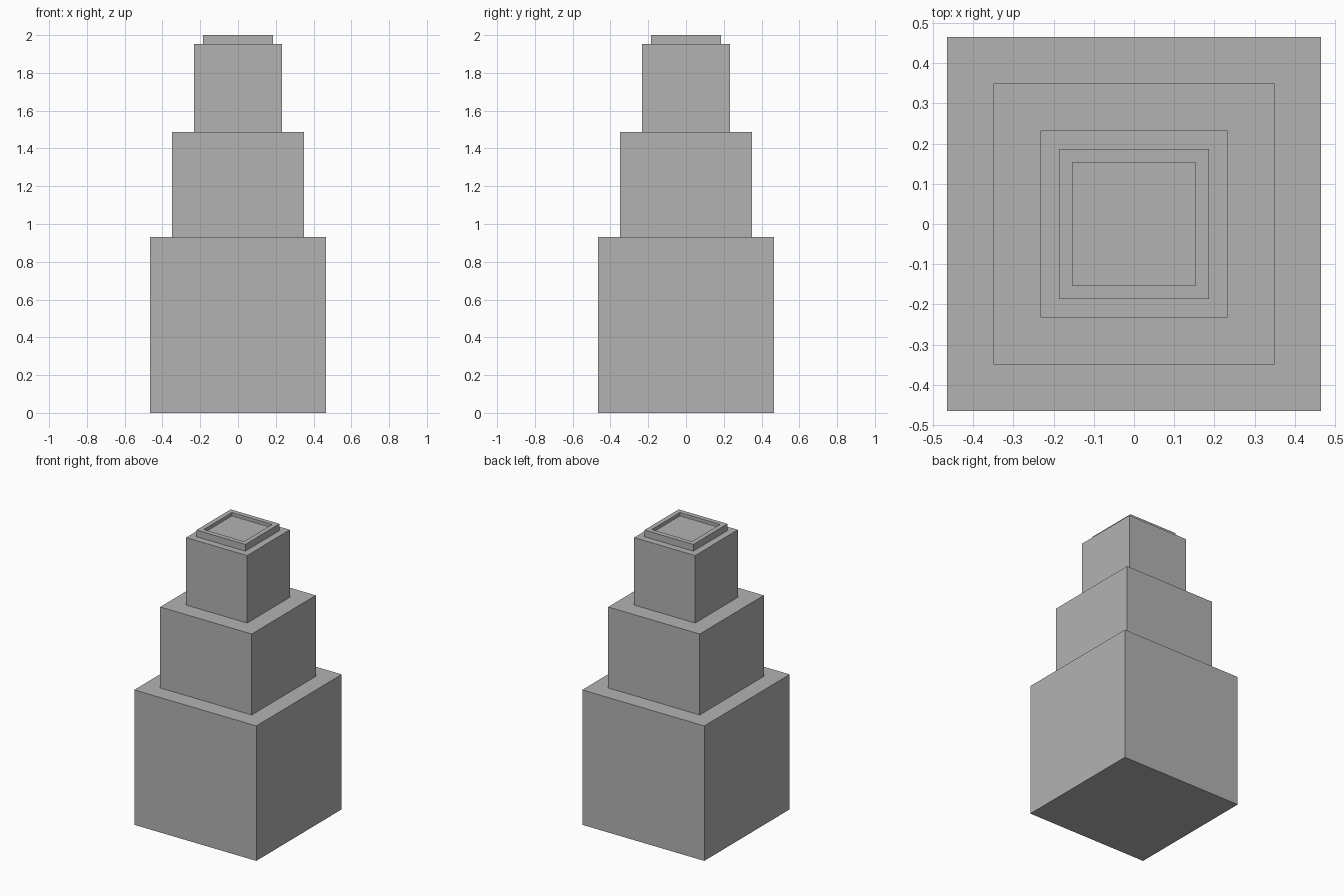
import bpy
import bmesh
from mathutils import Matrix

default_cube = bpy.data.objects.get("Cube")
if default_cube:
    bpy.data.objects.remove(default_cube, do_unlink=True)

UNIT = 2 / 86  # the tower is 86 modules tall

# One plain grey for the whole tower
grey = bpy.data.materials.new("plain grey")
grey.use_nodes = True
colour = (0.45, 0.45, 0.45, 1)
grey.diffuse_color = colour
grey.node_tree.nodes["Principled BSDF"].inputs["Base Color"].default_value = colour


def add_block(name, width, bottom, height, rim=0, depth=0):
    """Square block standing at a given height, with an optional recess in its top."""
    bm = bmesh.new()
    size = Matrix.Diagonal((width * UNIT, width * UNIT, height * UNIT, 1))
    lift = Matrix.Translation((0, 0, (bottom + height / 2) * UNIT))
    bmesh.ops.create_cube(bm, size=1, matrix=lift @ size)
    if rim:
        bm.normal_update()
        top = max(bm.faces, key=lambda f: f.calc_center_median().z)
        bmesh.ops.inset_region(bm, faces=[top], thickness=rim * UNIT)
        # Extrude the inset face downward to give the recess upright walls
        floor = bmesh.ops.extrude_discrete_faces(bm, faces=[top])["faces"][0]
        bmesh.ops.translate(bm, verts=floor.verts, vec=(0, 0, -depth * UNIT))
    bmesh.ops.recalc_face_normals(bm, faces=bm.faces)
    mesh = bpy.data.meshes.new(name)
    bm.to_mesh(mesh)
    bm.free()
    mesh.materials.append(grey)
    block = bpy.data.objects.new(name, mesh)
    bpy.context.collection.objects.link(block)


# Three shrinking tiers
level = 0
for name, width, height in (("base_tier", 40, 40),
                            ("middle_tier", 30, 24),
                            ("upper_tier", 20, 20)):
    add_block(name, width, level, height)
    level += height

# Low cap with a shallow square recess
add_block("recessed_cap", 16, level, 2, rim=2, depth=1)
